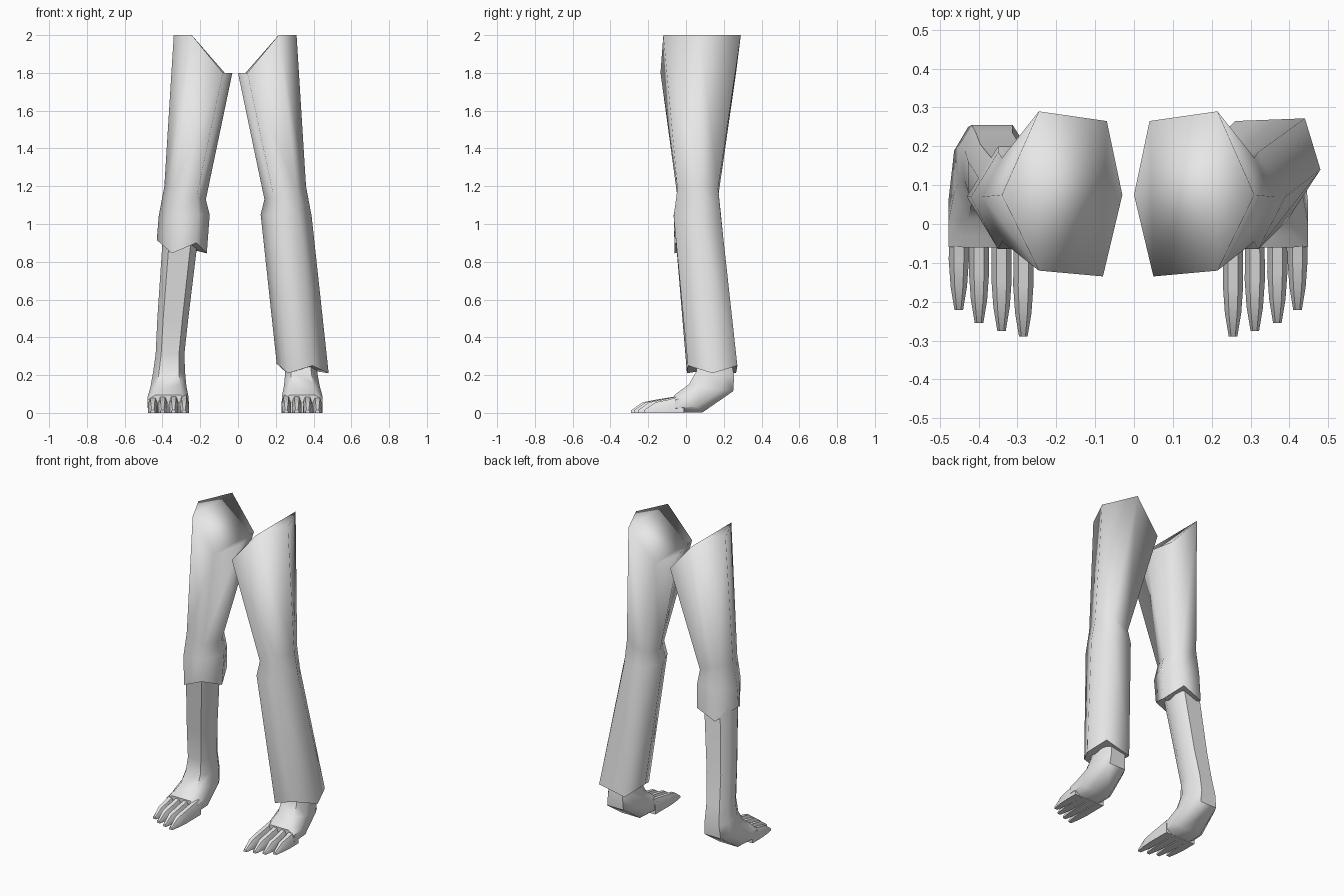
import bpy, bmesh, math
from mathutils import Vector

if "Cube" in bpy.data.objects:
    bpy.data.objects.remove(bpy.data.objects["Cube"])

grey = bpy.data.materials.new("light_grey")
grey.diffuse_color = (0.8, 0.8, 0.8, 1)
grey.use_nodes = True
grey.node_tree.nodes["Principled BSDF"].inputs["Base Color"].default_value = grey.diffuse_color


def mirror(p):
    # The two legs mirror about x = -0.015
    return (-0.03 - p[0], p[1], p[2])


def loft(name, rings, left, pants=False):
    """Skin a list of closed rings, close the ends and smooth the surface."""
    bm = bmesh.new()
    rows = [[bm.verts.new(mirror(p) if left else p) for p in r] for r in rings]
    n = len(rows[0])
    for a, b in zip(rows, rows[1:]):
        for i in range(n):
            j = (i + 1) % n
            bm.faces.new((a[i], a[j], b[j], b[i]))
    top = rows[0]
    if pants:
        # sloping waist cap: flat outside, slanted middle, flat inside
        for ids in ((0, 1, 5), (1, 2, 4, 5), (2, 3, 4)):
            bm.faces.new([top[i] for i in ids])
    else:
        bm.faces.new(top)
    end = bm.faces.new(rows[-1])
    hem = list(end.edges)
    bmesh.ops.poke(bm, faces=[end])
    bmesh.ops.recalc_face_normals(bm, faces=bm.faces[:])
    for f in bm.faces:
        f.smooth = True
    if pants:
        for e in hem:
            e.smooth = False
    else:
        for e in bm.edges:
            e.smooth = e.calc_face_angle(0) < math.radians(50)
    me = bpy.data.meshes.new(name)
    bm.to_mesh(me)
    bm.free()
    me.materials.append(grey)
    ob = bpy.data.objects.new(name, me)
    bpy.context.collection.objects.link(ob)
    return ob


# Trouser rings: outer, back outer, back inner, inner, front inner, front outer
waist = [(.31, .075, 2), (.215, .29, 2), (.04, .265, 1.8),
         (0, .075, 1.8), (.05, -.135, 1.8), (.215, -.12, 2)]
knee = [(.36, .07, 1.2), (.31, .17, 1.19), (.19, .17, 1.14),
        (.14, .07, 1.13), (.19, -.045, 1.14), (.31, -.045, 1.19)]
below_knee = [(.39, .07, 1.04), (.32, .185, 1.04), (.18, .185, 1.05),
              (.12, .07, 1.05), (.18, -.065, 1.05), (.32, -.065, 1.04)]
long_hem = [(.48, .14, .21), (.44, .272, .25), (.26, .265, .21),
            (.205, .13, .26), (.265, .005, .21), (.395, .01, .25)]
short_hem = [(.40, .07, .915), (.32, .2, .845), (.19, .2, .9),
             (.135, .07, .845), (.19, -.06, .9), (.32, -.06, .845)]

loft("long_trouser_leg", [waist, knee, below_knee, long_hem], False, True)
loft("torn_trouser_leg", [waist, knee, below_knee, short_hem], True, True)

# Shin and foot sections: centre x, half width, front y, z, back y, z
sections = [(.27, .095, -.03, .98, .16, .98),
            (.315, .082, .035, .5, .205, .5),
            (.33, .076, .062, .31, .235, .31),
            (.335, .085, .055, .22, .255, .195),
            (.338, .095, .015, .15, .25, .115),
            (.34, .108, -.03, .118, .088, .003),
            (.342, .106, -.06, .095, -.055, 0)]


def section(s):
    # rounded eight-sided section between a front and a back point
    xc, h, yf, zf, yb, zb = s
    f, b = Vector((0, yf, zf)), Vector((0, yb, zb))
    pts = []
    for u, t in ((-.62, 0), (.62, 0), (1, .28), (1, .74),
                 (.62, 1), (-.62, 1), (-1, .74), (-1, .28)):
        p = f.lerp(b, t)
        pts.append((xc + u * h, p.y, p.z))
    return pts


def toe_ring(x, w, y, top):
    return [(x - w, y, 0), (x + w, y, 0), (x + w, y, top * .6),
            (x + w * .5, y, top), (x - w * .5, y, top), (x - w, y, top * .6)]


for left in (False, True):
    side = "left" if left else "right"
    loft(side + "_shin_and_foot", [section(s) for s in sections], left)
    # Four toes, longest on the inside
    for i, (x, tip) in enumerate(((.255, -.29), (.311, -.275), (.369, -.255), (.421, -.222))):
        rings = [toe_ring(x, .025, -.01, .095),
                 toe_ring(x, .026, tip + .13, .07),
                 toe_ring(x, .021, tip + .06, .056),
                 toe_ring(x, .011, tip, .014)]
        loft(f"{side}_toe_{i + 1}", rings, left)
